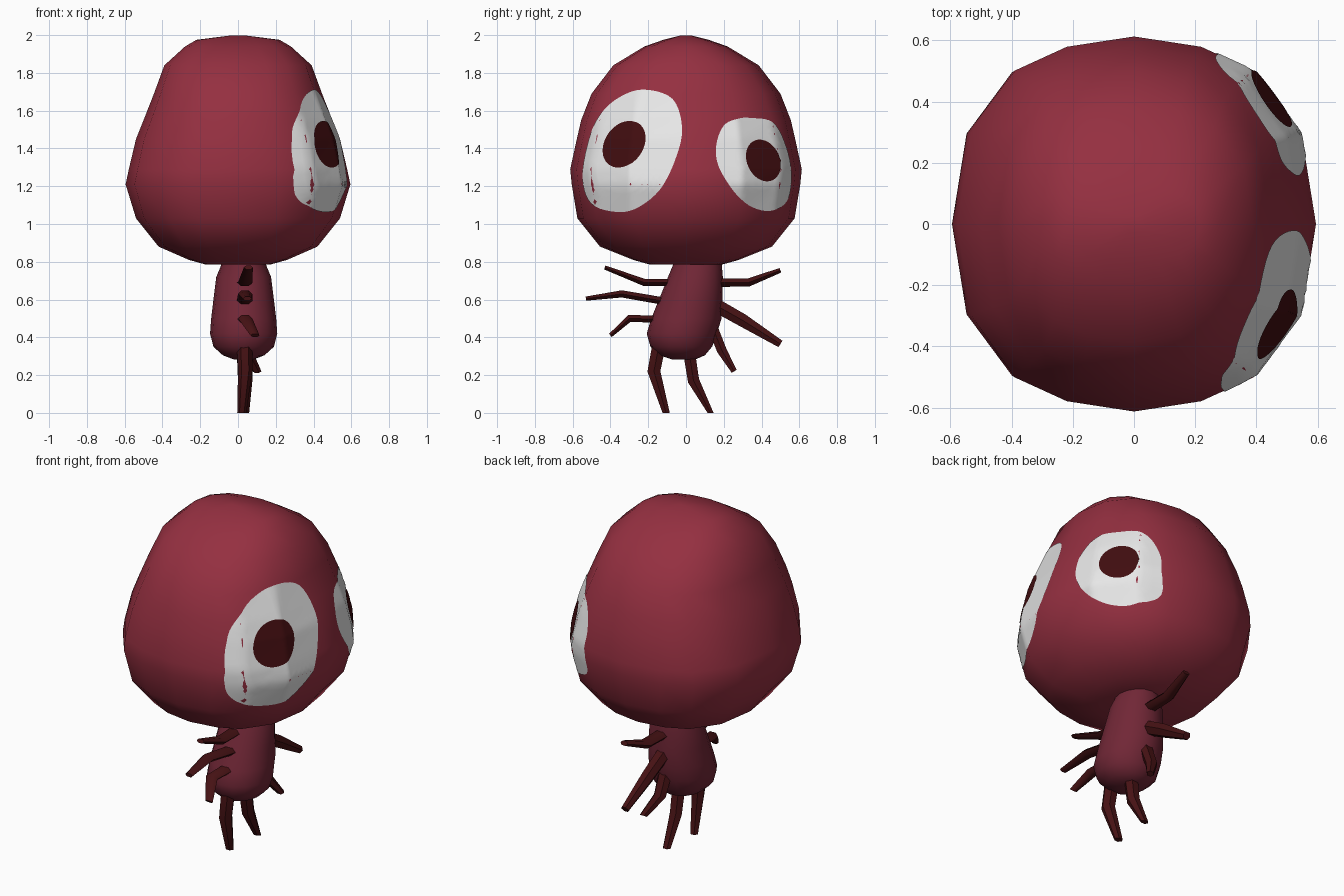
import bpy, bmesh, math
from mathutils import Vector
from mathutils.bvhtree import BVHTree

if "Cube" in bpy.data.objects:
    bpy.data.objects.remove(bpy.data.objects["Cube"])


def material(name, rgb):
    m = bpy.data.materials.new(name)
    m.diffuse_color = (*rgb, 1)
    m.use_nodes = True
    m.node_tree.nodes["Principled BSDF"].inputs["Base Color"].default_value = m.diffuse_color
    return m


RED = material("crimson", (0.30, 0.029, 0.052))
DARK = material("dark crimson", (0.165, 0.02, 0.037))
LEG = material("deep maroon", (0.062, 0.006, 0.007))
WHITE = material("eye white", (0.80, 0.80, 0.80))
PUPIL = material("pupil maroon", (0.052, 0.004, 0.005))


def loft(name, rings, mat, caps=True):
    """Skin a list of closed point rings; cap both ends."""
    bm = bmesh.new()
    loops = [[bm.verts.new(p) for p in r] for r in rings]
    n = len(rings[0])
    for a, b in zip(loops, loops[1:]):
        for i in range(n):
            j = (i + 1) % n
            bm.faces.new((a[i], a[j], b[j], b[i]))
    if caps:
        bm.faces.new(loops[0])
        bm.faces.new(loops[-1])
        bmesh.ops.remove_doubles(bm, verts=bm.verts, dist=1e-5)
        bmesh.ops.recalc_face_normals(bm, faces=bm.faces)
    return finish(name, bm, mat)


def finish(name, bm, mat, angle=50):
    me = bpy.data.meshes.new(name)
    bm.to_mesh(me)
    bm.free()
    me.materials.append(mat)
    ob = bpy.data.objects.new(name, me)
    bpy.context.collection.objects.link(ob)
    bpy.ops.object.select_all(action='DESELECT')
    ob.select_set(True)
    bpy.context.view_layer.objects.active = ob
    bpy.ops.object.shade_smooth_by_angle(angle=math.radians(angle))
    return ob


# Head: rounded-square cross-section, z / x radius / y radius per ring
quarter = [(1, 0), (.92, .488), (.67, .82), (.38, .945)]
section = quarter + [(-x, y) for x, y in [(0, 1)] + quarter[:0:-1]]
section += [(-x, -y) for x, y in section]
profile = [(1.998, .04, .03), (1.975, .22, .12), (1.94, .28, .22), (1.84, .39, .385),
           (1.69, .445, .50), (1.55, .50, .555), (1.45, .54, .578), (1.29, .578, .613),
           (1.21, .595, .605), (1.03, .54, .575), (.88, .42, .455), (.81, .26, .28),
           (.785, .17, .19)]
head = loft("head", [[(x * rx, y * ry, z) for x, y in section] for z, rx, ry in profile], RED)
tree = BVHTree.FromPolygons([v.co for v in head.data.vertices],
                            [p.vertices for p in head.data.polygons])


def smooth_outline(pts, steps=5):
    """Closed Catmull-Rom curve through the points."""
    out, n = [], len(pts)
    for i in range(n):
        a, b, c, d = (Vector(pts[(i + k) % n]) for k in (-1, 0, 1, 2))
        for s in range(steps):
            t = s / steps
            out.append(.5 * (2 * b + (c - a) * t + (2 * a - 5 * b + 4 * c - d) * t * t
                             + (3 * b - a - 3 * c + d) * t ** 3))
    return out


def eye_plate(name, pts, mat, lift):
    """Thin patch projected onto the +x side of the head."""
    outline = smooth_outline(pts)
    centre = sum(outline, Vector((0, 0))) / len(outline)
    bm = bmesh.new()

    def drop(p):
        hit, normal, _, _ = tree.ray_cast(Vector((2, p.x, p.y)), Vector((-1, 0, 0)))
        if normal.x < 0:
            normal = -normal
        return bm.verts.new(hit + normal * lift)

    mid = drop(centre)
    prev = None
    rings = 10
    for r in range(1, rings + 1):
        cur = [drop(centre.lerp(p, r / rings)) for p in outline]
        for i in range(len(cur)):
            j = (i + 1) % len(cur)
            bm.faces.new((prev[i], cur[i], cur[j], prev[j]) if prev else (mid, cur[i], cur[j]))
        prev = cur
    bm.normal_update()
    if sum(f.normal.x for f in bm.faces) < 0:
        bmesh.ops.reverse_faces(bm, faces=bm.faces)
    return finish(name, bm, mat, 60)


def oval(cy, cz, ry, rz, lean):
    return [(cy + ry * math.cos(a) + lean * math.sin(a), cz + rz * math.sin(a))
            for a in (i * math.tau / 12 for i in range(12))]


# Eyes: large one toward the front, smaller one toward the back
eye_plate("large_eye", [(-.22, 1.71), (-.07, 1.66), (-.02, 1.5), (-.06, 1.33), (-.14, 1.18),
                        (-.26, 1.085), (-.37, 1.065), (-.5, 1.11), (-.545, 1.25),
                        (-.51, 1.45), (-.45, 1.58), (-.35, 1.67)], WHITE, .004)
eye_plate("large_pupil", oval(-.325, 1.42, .108, .123, .03), PUPIL, .008)
eye_plate("small_eye", [(.34, 1.56), (.46, 1.535), (.53, 1.4), (.555, 1.25), (.53, 1.12),
                        (.44, 1.07), (.33, 1.1), (.24, 1.19), (.17, 1.31), (.16, 1.42),
                        (.2, 1.52), (.27, 1.555)], WHITE, .004)
eye_plate("small_pupil", oval(.405, 1.335, .09, .11, -.02), PUPIL, .008)

# Body: slanted capsule, z / x radius / y centre / y radius per ring
body = [(.84, .11, .06, .12), (.78, .12, .06, .13), (.72, .145, .05, .145),
        (.60, .16, .025, .168), (.50, .172, .002, .186), (.42, .178, -.022, .186),
        (.35, .16, -.025, .163), (.305, .11, -.02, .12), (.282, .05, -.012, .06)]
loft("body", [[(.03 + rx * math.cos(a), cy + ry * math.sin(a), z)
               for a in (i * math.tau / 16 for i in range(16))]
              for z, rx, cy, ry in body], DARK)

# Legs: root, knee and foot as (y, z), foot x, in-plane root half-thickness
legs = [((-.03, .69), (-.22, .69), (-.43, .77), .055, .020),
        ((-.05, .58), (-.34, .63), (-.53, .605), .05, .020),
        ((-.10, .495), (-.30, .50), (-.40, .41), .09, .020),
        ((-.135, .40), (-.17, .22), (-.105, -.01), .02, .036),
        ((.01, .36), (.04, .17), (.13, -.01), .035, .032),
        ((.13, .48), (.19, .33), (.255, .22), .10, .027),
        ((.14, .58), (.30, .49), (.50, .365), .05, .036),
        ((.12, .69), (.33, .69), (.50, .755), .055, .023)]
for k, (root, knee, foot, foot_x, half) in enumerate(legs):
    pts = [Vector(p) for p in (root, knee, foot)]
    d1, d2 = (pts[1] - pts[0]).normalized(), (pts[2] - pts[1]).normalized()
    dirs = (d1, (d1 + d2).normalized(), d2)
    rings = []
    for p, d, x, wx, w in zip(pts, dirs, (.035, .038, foot_x), (.043, .038, .024),
                              (half, half * .95, max(.011, half * .55))):
        side = Vector((-d.y, d.x))
        ring = []
        for i in range(6):
            a = (i + .5) * math.tau / 6
            q = p + side * (w * math.cos(a) / .866)
            ring.append((x + wx * math.sin(a), q.x, max(0, q.y)))
        rings.append(ring)
    loft(f"leg_{k + 1}", rings, LEG)
